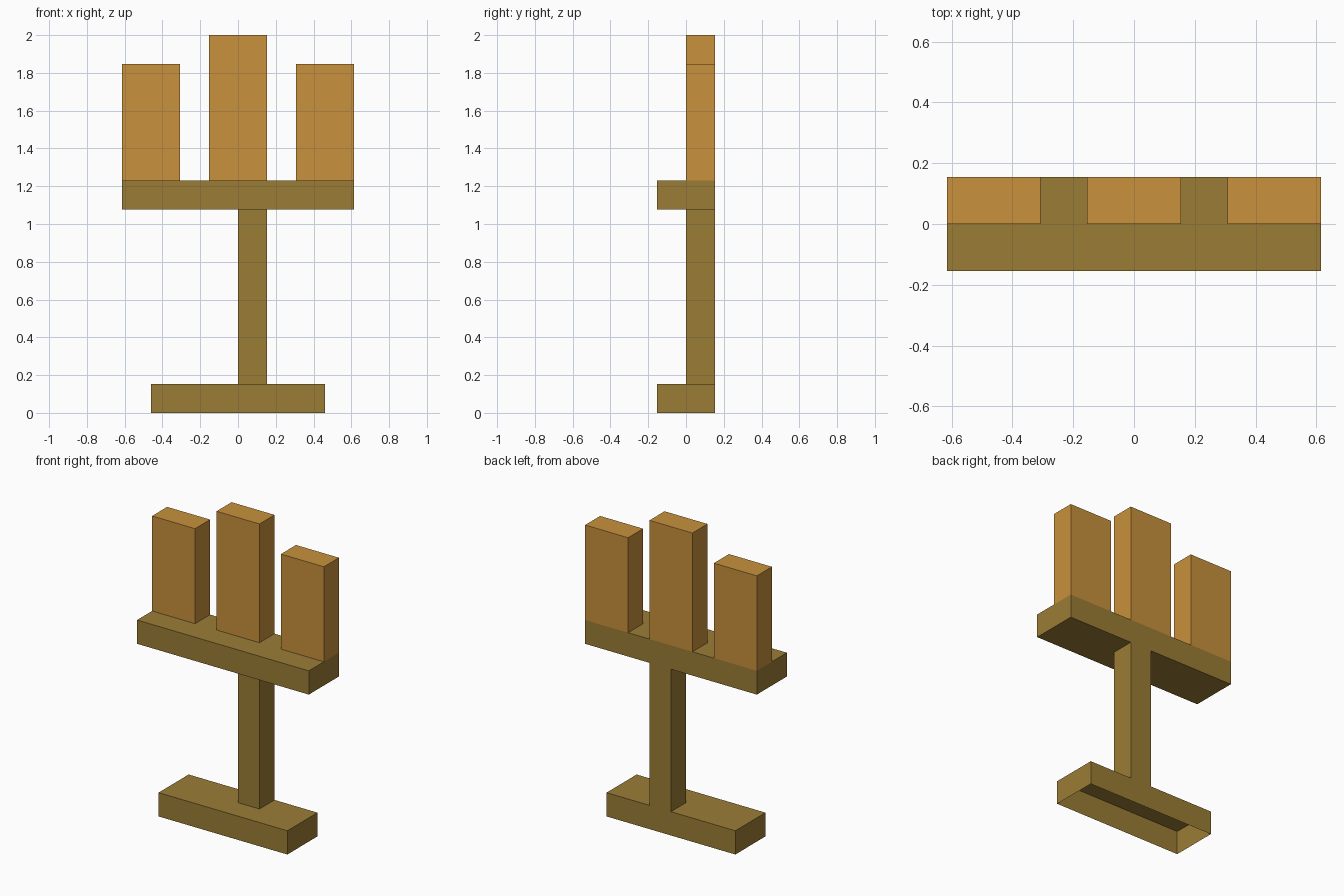
import bpy, bmesh

if "Cube" in bpy.data.objects:
    bpy.data.objects.remove(bpy.data.objects["Cube"])

U = 2 / 13  # one grid unit


def material(name, rgb):
    m = bpy.data.materials.new(name)
    m.diffuse_color = (*rgb, 1)
    m.use_nodes = True
    m.node_tree.nodes["Principled BSDF"].inputs["Base Color"].default_value = m.diffuse_color
    return m


olive = material("olive_brown", (0.323, 0.202, 0.036))
orange = material("warm_orange", (0.578, 0.283, 0.045))

# name, material, low corner, high corner (grid units)
PARTS = [
    ("base", olive, (-3, -1, 0), (3, 1, 1)),
    ("post", olive, (0, 0, 1), (1, 1, 7)),
    ("crossbar", olive, (-4, -1, 7), (4, 1, 8)),
    ("left_prong", orange, (-4, 0, 8), (-2, 1, 12)),
    ("middle_prong", orange, (-1, 0, 8), (1, 1, 13)),
    ("right_prong", orange, (2, 0, 8), (4, 1, 12)),
]


def cells(lo, hi):
    return {(x, y, z) for x in range(lo[0], hi[0])
            for y in range(lo[1], hi[1]) for z in range(lo[2], hi[2])}


solid = set().union(*(cells(lo, hi) for _, _, lo, hi in PARTS))


def build(name, mat, lo, hi):
    """Outer faces only: joints between parts and the underside stay open."""
    bm = bmesh.new()
    for c in cells(lo, hi):
        for axis in range(3):
            for side in (0, 1):
                n = list(c)
                n[axis] += 2 * side - 1
                if tuple(n) in solid or n[2] < 0:
                    continue
                a, b = (axis + 1) % 3, (axis + 2) % 3
                ring = []
                for i, j in ((0, 0), (1, 0), (1, 1), (0, 1)):
                    p = list(c)
                    p[axis] += side
                    p[a] += i
                    p[b] += j
                    ring.append(bm.verts.new([v * U for v in p]))
                bm.faces.new(ring if side else ring[::-1])
    bmesh.ops.remove_doubles(bm, verts=bm.verts, dist=1e-4)
    mesh = bpy.data.meshes.new(name)
    bm.to_mesh(mesh)
    bm.free()
    mesh.materials.append(mat)
    bpy.context.collection.objects.link(bpy.data.objects.new(name, mesh))


for part in PARTS:
    build(*part)
